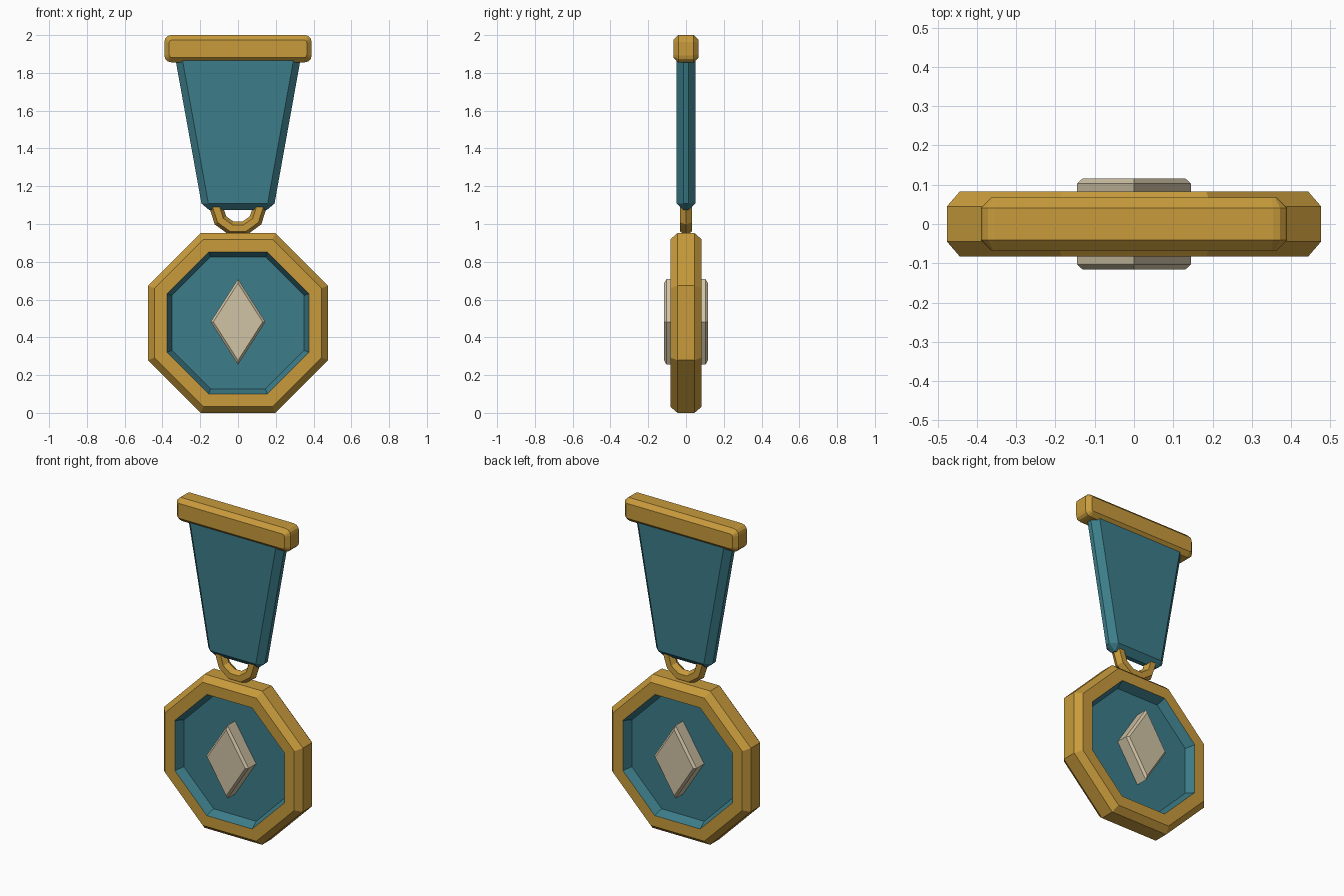
import bpy, bmesh
from math import cos, sin, pi, radians

cube = bpy.data.objects.get("Cube")
if cube:
    bpy.data.objects.remove(cube, do_unlink=True)


def material(name, rgb):
    linear = [((c / 255 + 0.055) / 1.055) ** 2.4 for c in rgb] + [1]
    m = bpy.data.materials.new(name)
    m.use_nodes = True
    m.diffuse_color = linear
    m.node_tree.nodes["Principled BSDF"].inputs["Base Color"].default_value = linear
    return m


gold = material("gold", (200, 155, 60))
teal = material("teal", (60, 125, 138))
cream = material("cream", (208, 195, 165))


def add_object(name, bm, *mats):
    bmesh.ops.recalc_face_normals(bm, faces=bm.faces)
    mesh = bpy.data.meshes.new(name)
    bm.to_mesh(mesh)
    bm.free()
    for m in mats:
        mesh.materials.append(m)
    obj = bpy.data.objects.new(name, mesh)
    bpy.context.collection.objects.link(obj)
    return obj


def loft(rings, cap):
    """Join matching rings of points; close the ends or join last to first."""
    bm = bmesh.new()
    loops = [[bm.verts.new(p) for p in ring] for ring in rings]
    n = len(loops[0])
    pairs = list(zip(loops, loops[1:]))
    if cap:
        bm.faces.new(loops[0])
        bm.faces.new(loops[-1])
    else:
        pairs.append((loops[-1], loops[0]))
    for a, b in pairs:
        for i in range(n):
            j = (i + 1) % n
            bm.faces.new((a[i], a[j], b[j], b[i]))
    return bm


def bevelled_prism(name, outline, half_depth, bevel, mat):
    """Extrude an x-z outline along y and chamfer its sharp edges."""
    bm = loft([[(x, y, z) for x, z in outline] for y in (-half_depth, half_depth)], True)
    obj = add_object(name, bm, mat)
    mod = obj.modifiers.new("chamfer", "BEVEL")
    mod.width = bevel
    mod.segments = 1
    mod.limit_method = "ANGLE"
    mod.angle_limit = radians(50)
    return obj


# Octagonal medallion with a sunken enamel panel on both sides
CENTRE = 0.476
half = [(0.35, 0.03), (0.375, 0.083), (0.443, 0.083), (0.476, 0.045)]
section = [(a, -y) for a, y in half] + half[::-1]
angles = [radians(22.5 + 45 * i) for i in range(8)]
rings = [[(a / cos(pi / 8) * cos(t), y, CENTRE + a / cos(pi / 8) * sin(t)) for t in angles]
         for a, y in section]
bm = loft(rings, True)
for f in bm.faces:
    c = f.calc_center_median()
    f.material_index = int((c.x ** 2 + (c.z - CENTRE) ** 2) ** 0.5 < 0.375)
add_object("medallion", bm, gold, teal)

# Diamond emblem running through the medallion
emblem = [(s, y) for s, y in ((0.9, -0.116), (1, -0.103), (1, 0.103), (0.9, 0.116))]
bm = loft([[(x * s, y, 0.482 + z * s) for x, z in ((0.145, 0), (0, 0.227), (-0.145, 0), (0, -0.227))]
           for s, y in emblem], True)
add_object("diamond_emblem", bm, cream)

# Hanging ring
major, minor = 0.115, 0.037
rings = []
for i in range(10):
    t = 2 * pi * i / 10
    ring = []
    for k in range(6):
        u = 2 * pi * k / 6
        r = major + minor * cos(u)
        ring.append((r * cos(t), minor * sin(u), 1.087 + r * sin(t)))
    rings.append(ring)
add_object("hanging_ring", loft(rings, False), gold)

# Tapered ribbon
bevelled_prism("ribbon", [(-0.187, 1.073), (0.187, 1.073), (0.338, 1.91), (-0.338, 1.91)],
               0.05, 0.036, teal)

# Top bar with rounded ends
R, STEPS = 0.036, 3
outline = []
for q, (sx, sz) in enumerate(((1, 1), (-1, 1), (-1, -1), (1, -1))):
    for k in range(STEPS + 1):
        t = pi / 2 * (q + k / STEPS)
        outline.append((sx * (0.39 - R) + R * cos(t), 1.928 + sz * (0.072 - R) + R * sin(t)))
bevelled_prism("top_bar", outline, 0.067, 0.026, gold)
